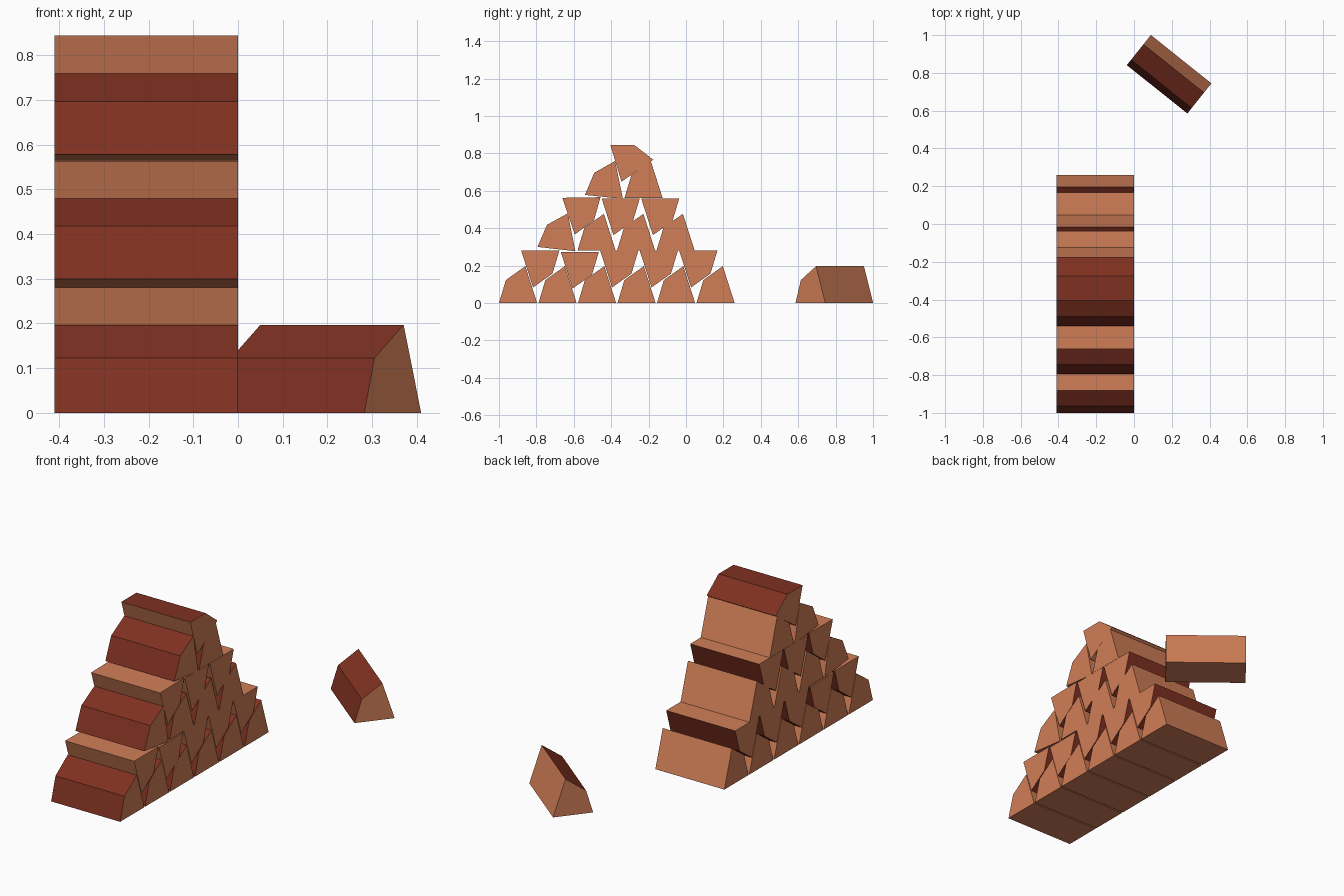
import bpy
from math import radians

if "Cube" in bpy.data.objects:
    bpy.data.objects.remove(bpy.data.objects["Cube"])

def material(name, rgb):
    m = bpy.data.materials.new(name)
    m.diffuse_color = (*rgb, 1)
    m.use_nodes = True
    m.node_tree.nodes["Principled BSDF"].inputs["Base Color"].default_value = m.diffuse_color
    return m

clay = material("clay", (0.64, 0.21, 0.095))
bark = material("bark", (0.21, 0.03, 0.015))

# Kite-shaped log section (y, z), origin at the lower front corner
PROFILE = [(0, 0), (0.037, 0.123), (0.141, 0.197), (0.204, 0)]
LENGTH = 0.41
PITCH = 0.2112

# Shared split-log mesh: two short sides are bark, the rest is cut wood
mesh = bpy.data.meshes.new("split_log")
verts = [(x, y, z) for x in (0, LENGTH) for y, z in PROFILE]
faces = [(0, 1, 2, 3), (7, 6, 5, 4)]
faces += [(i, i + 4, (i + 1) % 4 + 4, (i + 1) % 4) for i in range(4)]
mesh.from_pydata(verts, [], faces)
mesh.materials.append(clay)
mesh.materials.append(bark)
for i in (2, 3):
    mesh.polygons[i].material_index = 1

def log(name, y, z, tilt=0, x=-LENGTH, turn=0):
    ob = bpy.data.objects.new(name, mesh)
    ob.location = (x, y, z)
    ob.rotation_euler = (radians(tilt), 0, radians(turn))
    bpy.context.collection.objects.link(ob)

# Bottom tier: upright logs with inverted logs filling the gaps
for k in range(6):
    log("bottom_log", -1 + k * PITCH, 0)
for k in range(5):
    log("bottom_filler_log", -0.677 + k * PITCH, 0.274 if k == 1 else 0.28, 180)

# Middle tier: one tipped log at the front edge
log("middle_tipped_log", -0.794, 0.30, -6.5)
for k in range(3):
    log("middle_log", -0.58 + k * PITCH, 0.28)
log("middle_filler_log", -0.457, 0.566, 181)
for k in range(2):
    log("middle_filler_log", -0.247 + k * PITCH, 0.56, 180)

# Top tier
log("top_tipped_log", -0.54, 0.578, -6)
log("top_log", -0.329, 0.561)
log("crown_log", -0.404, 0.844, -73.2)

# Loose log lying beside the stack
log("loose_log", 0.841, 0, 0, x=-0.038, turn=-38.6)

# Fix face directions on the shared mesh
import bmesh
bm = bmesh.new()
bm.from_mesh(mesh)
bmesh.ops.recalc_face_normals(bm, faces=bm.faces)
bm.to_mesh(mesh)
bm.free()
